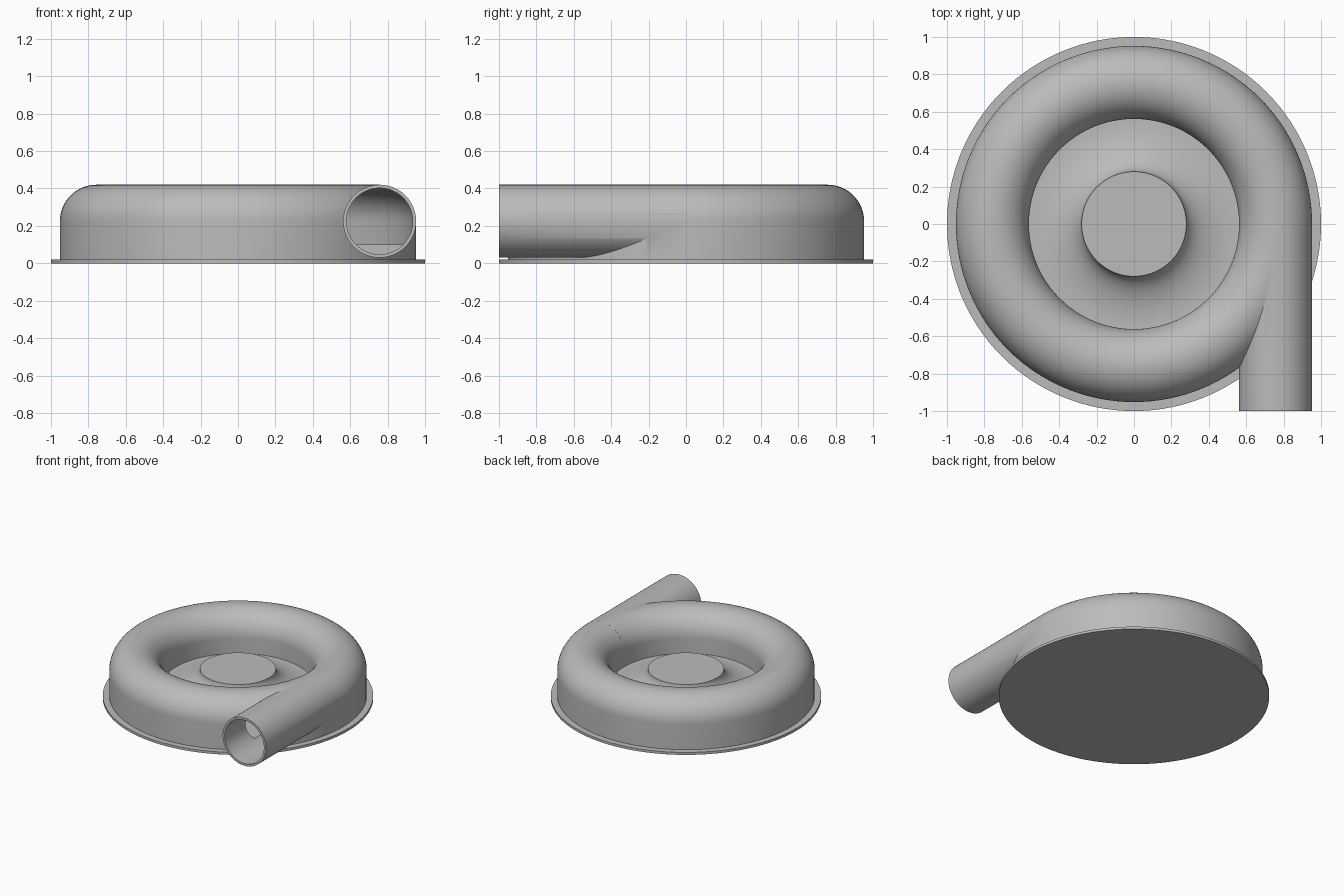
import bpy
import bmesh
import math
from mathutils import Matrix

cube = bpy.data.objects.get("Cube")
if cube:
    bpy.data.objects.remove(cube, do_unlink=True)

TUBE_R, TUBE_X, TUBE_Z = 0.195, 0.757, 0.225   # volute tube section
WALL = 0.017
FLOOR = 0.1
HUB_R, HUB_Z = 0.28, 0.238

grey = bpy.data.materials.new("plain_grey")
grey.use_nodes = True
colour = (0.5, 0.5, 0.5, 1)
grey.diffuse_color = colour
grey.node_tree.nodes["Principled BSDF"].inputs["Base Color"].default_value = colour


def finish(name, bm):
    bmesh.ops.recalc_face_normals(bm, faces=bm.faces)
    mesh = bpy.data.meshes.new(name)
    bm.to_mesh(mesh)
    bm.free()
    obj = bpy.data.objects.new(name, mesh)
    bpy.context.collection.objects.link(obj)
    mesh.materials.append(grey)
    return obj


def lathe(name, profile, closed=False, steps=128):
    """Spin a radius/height profile around the z axis."""
    bm = bmesh.new()
    verts = [bm.verts.new((r, 0, z)) for r, z in profile]
    pairs = list(zip(verts, verts[1:]))
    if closed:
        pairs.append((verts[-1], verts[0]))
    edges = [bm.edges.new(p) for p in pairs]
    bmesh.ops.spin(bm, geom=verts + edges, cent=(0, 0, 0), axis=(0, 0, 1),
                   angle=math.tau, steps=steps, use_duplicate=False)
    bmesh.ops.remove_doubles(bm, verts=bm.verts, dist=1e-5)
    return finish(name, bm)


def cylinder_y(name, radius, y0, y1):
    """Cylinder along y on the outlet axis."""
    bm = bmesh.new()
    turn = Matrix.Translation((TUBE_X, (y0 + y1) / 2, TUBE_Z)) @ Matrix.Rotation(math.pi / 2, 4, "X")
    bmesh.ops.create_cone(bm, cap_ends=True, segments=96, radius1=radius,
                          radius2=radius, depth=y1 - y0, matrix=turn)
    return finish(name, bm)


def half_tube(radius, n=32):
    """Upper half of the tube section, from outside to inside."""
    return [(TUBE_X + radius * math.cos(math.pi * i / n),
             TUBE_Z + radius * math.sin(math.pi * i / n)) for i in range(n + 1)]


def boolean(target, tool, operation):
    mod = target.modifiers.new(tool.name, "BOOLEAN")
    mod.operation = operation
    mod.solver = "EXACT"
    mod.object = tool
    bpy.ops.object.select_all(action="DESELECT")
    bpy.context.view_layer.objects.active = target
    target.select_set(True)
    bpy.ops.object.modifier_apply(modifier=mod.name)
    bpy.data.objects.remove(tool, do_unlink=True)


def smooth(obj, angle=30):
    bpy.ops.object.select_all(action="DESELECT")
    bpy.context.view_layer.objects.active = obj
    obj.select_set(True)
    bpy.ops.object.shade_smooth_by_angle(angle=math.radians(angle))


# Flat mounting plate
base = lathe("base_plate", [(0, 0), (1, 0), (1, 0.02), (0, 0.02)])
smooth(base)

# Spiral housing with a flared hub in the middle
flare_w, flare_h, n = 0.27, HUB_Z - FLOOR, 20
flare = [(HUB_R + flare_w * (1 - math.cos(a)), HUB_Z - flare_h * math.sin(a))
         for a in (math.pi / 2 * (n - i) / n for i in range(n + 1))]
outer = [(0, 0.01), (TUBE_X + TUBE_R, 0.01)] + half_tube(TUBE_R)
inner_wall = [(TUBE_X - TUBE_R, FLOOR)]
housing = lathe("volute_housing", outer + inner_wall + flare + [(0, HUB_Z)])

# Outlet pipe leaving the housing at a tangent
boolean(housing, cylinder_y("outlet_pipe", TUBE_R, -1, 0), "UNION")

# Hollow channel and bore
bore_r = TUBE_R - WALL
channel = lathe("channel", [(TUBE_X + bore_r, FLOOR)] + half_tube(bore_r)
                + [(TUBE_X - bore_r, FLOOR)], closed=True)
boolean(housing, channel, "DIFFERENCE")
boolean(housing, cylinder_y("bore", bore_r - 0.001, -1.1, -0.01), "DIFFERENCE")
smooth(housing)
